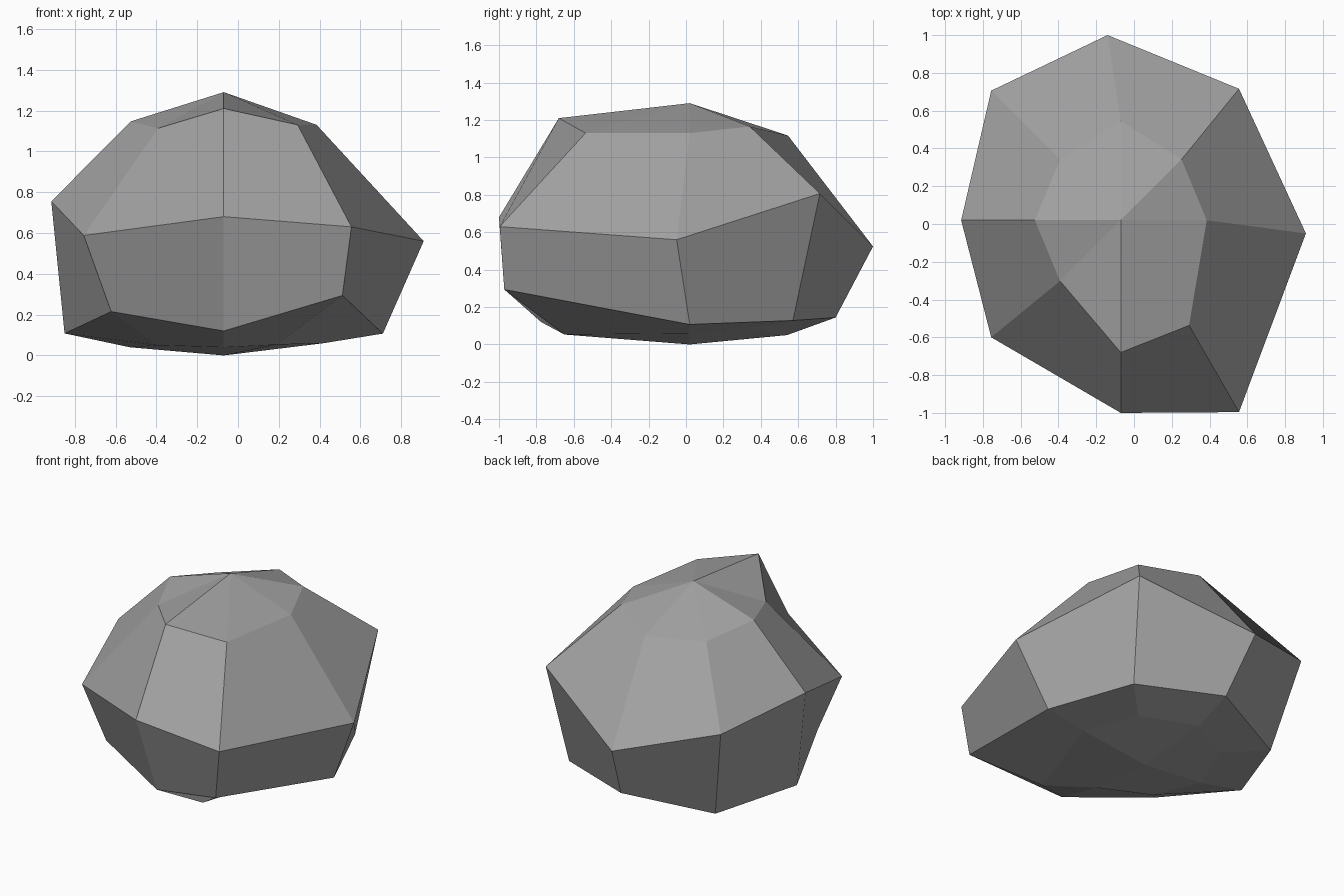
import bpy
import bmesh
from math import cos, sin, pi
from mathutils import Vector

default_cube = bpy.data.objects.get("Cube")
if default_cube:
    bpy.data.objects.remove(default_cube, do_unlink=True)

# Corner directions, counter-clockwise from +x
CORNERS = ["east", "north_east", "north", "north_west",
           "west", "south_west", "south", "south_east"]
AXIS_X, AXIS_Y = -0.07, 0.02


def make_material(name, value):
    material = bpy.data.materials.new(name)
    material.use_nodes = True
    colour = (value, value, value, 1)
    material.diffuse_color = colour
    shader = material.node_tree.nodes["Principled BSDF"]
    shader.inputs["Base Color"].default_value = colour
    shader.inputs["Roughness"].default_value = 0.9
    return material


def add_ring(mesh, radius, heights, **pushes):
    """Octagonal ring with uneven heights; named corners are pushed sideways."""
    ring = []
    for index, (corner, height) in enumerate(zip(CORNERS, heights)):
        angle = index * pi / 4
        point = Vector((AXIS_X + radius * cos(angle),
                        AXIS_Y + radius * sin(angle), height))
        push_x, push_y = pushes.get(corner, (0, 0))
        ring.append(mesh.verts.new(point + Vector((push_x, push_y, 0))))
    return ring


def neighbours(ring):
    return zip(ring, ring[1:] + ring[:1])


mesh = bmesh.new()

# Irregular rings from the crown down to the underside
rings = [
    add_ring(mesh, 0.455, [1.13, 1.165, 1.117, 1.087, 1.147, 1.113, 1.21, 1.13],
             north=(0, 0.07), south=(0, -0.245), south_east=(0.04, -0.235)),
    add_ring(mesh, 0.97, [0.56, 0.807, 0.524, 0.69, 0.755, 0.588, 0.68, 0.63],
             east=(0.01, -0.07), north_east=(-0.06, 0.01), north=(-0.07, 0.01),
             west=(0.125, 0), south_west=(0, 0.066),
             south=(0, -0.05), south_east=(-0.06, -0.33)),
    add_ring(mesh, 0.78, [0.107, 0.128, 0.144, 0.063, 0.108, 0.215, 0.12, 0.294],
             south=(0, -0.015), south_east=(0.03, -0.44)),
    add_ring(mesh, 0.46, [0.06, 0.086, 0.05, 0.067, 0.04, 0.05, 0.04, 0.053],
             east=(0.03, 0), north=(0, 0.06), south_east=(-0.065, -0.345)),
]

# Facets between the rings
for upper, lower in zip(rings, rings[1:]):
    for (a, b), (c, d) in zip(neighbours(upper), neighbours(lower)):
        mesh.faces.new((a, c, d, b))

# Fans that close the top and the bottom
for ring, height in ((rings[0], 1.29), (rings[-1], 0)):
    pole = mesh.verts.new((AXIS_X, AXIS_Y, height))
    for a, b in neighbours(ring):
        mesh.faces.new((a, b, pole))

bmesh.ops.recalc_face_normals(mesh, faces=mesh.faces[:])
data = bpy.data.meshes.new("boulder")
mesh.to_mesh(data)
mesh.free()

boulder = bpy.data.objects.new("boulder", data)
data.materials.append(make_material("stone grey", 0.36))
bpy.context.collection.objects.link(boulder)
